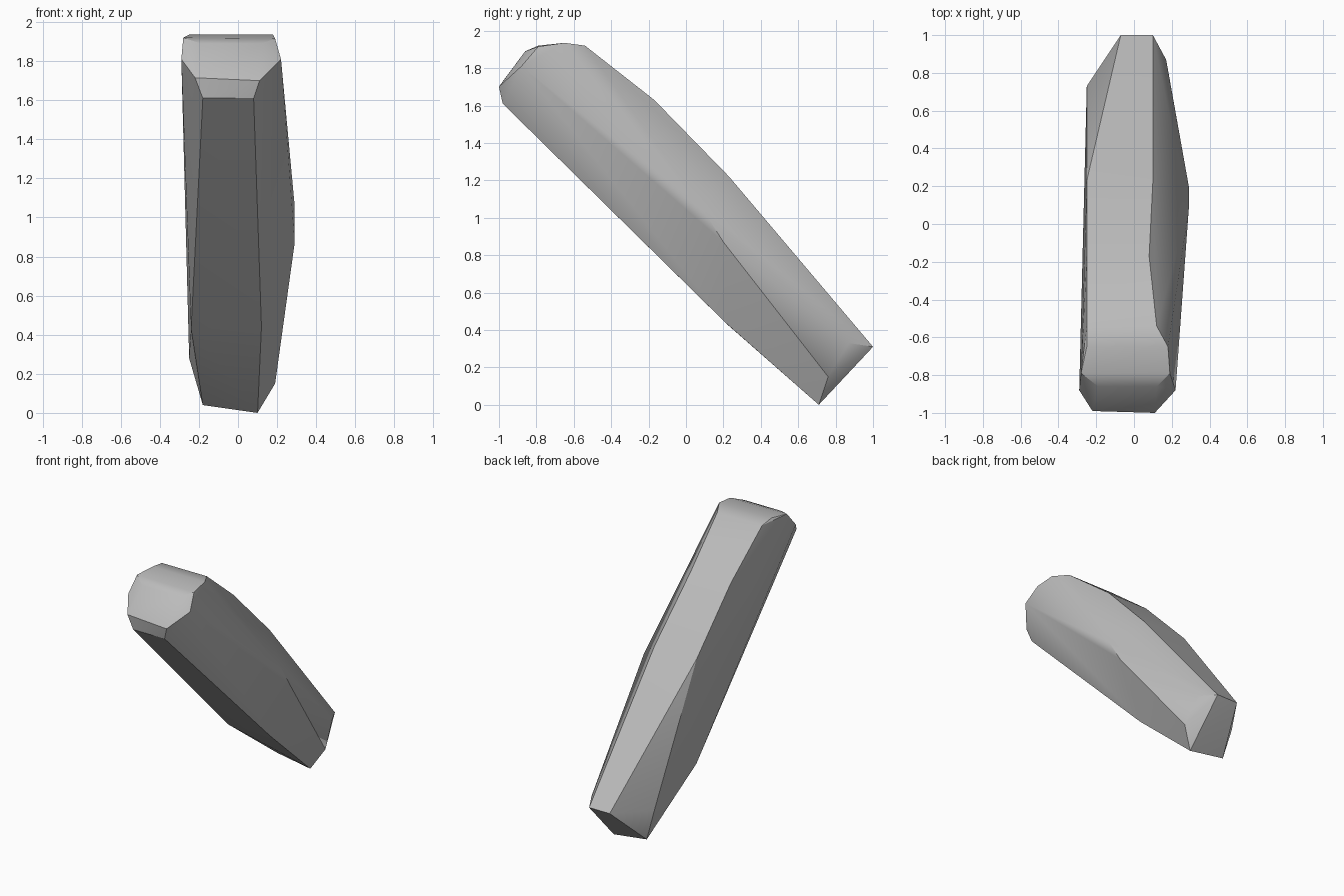
import bpy, bmesh, math

cube = bpy.data.objects.get("Cube")
if cube:
    bpy.data.objects.remove(cube, do_unlink=True)

# Plain grey stone
stone = bpy.data.materials.new("stone_grey")
stone.use_nodes = True
grey = (0.5, 0.5, 0.5, 1)
stone.diffuse_color = grey
stone.node_tree.nodes["Principled BSDF"].inputs["Base Color"].default_value = grey

# Chiselled corners of the leaning slab
head = [(-.18, -.98, 1.61), (.08, -.98, 1.61), (.11, -1, 1.70), (-.22, -.99, 1.715),
        (.22, -.88, 1.81), (-.29, -.88, 1.81), (-.19, -.86, 1.89), (.12, -.86, 1.89),
        (-.28, -.79, 1.92), (.19, -.79, 1.915), (-.25, -.65, 1.935), (.18, -.65, 1.935)]
back = [(-.25, -.54, 1.92), (.12, -.54, 1.92), (-.25, -.17, 1.63), (.08, -.17, 1.63),
        (-.25, .23, 1.22), (.10, .23, 1.22)]
belly = [(.29, .2, .87), (.29, .08, 1.06), (-.24, .22, .43), (.12, .21, .44)]
foot = [(-.07, 1, .31), (.10, 1, .31), (.17, .87, .33), (-.25, .73, .28),
        (.19, .76, .15), (.10, .71, 0), (-.18, .72, .04)]

# Wrap the corners into one faceted block
bm = bmesh.new()
for p in head + back + belly + foot:
    bm.verts.new(p)
hull = bmesh.ops.convex_hull(bm, input=bm.verts)
loose = {g for g in hull["geom_interior"] + hull["geom_unused"]
         if isinstance(g, bmesh.types.BMVert)}
bmesh.ops.delete(bm, geom=list(loose), context="VERTS")
bmesh.ops.dissolve_limit(bm, angle_limit=math.radians(2), verts=bm.verts, edges=bm.edges)
bmesh.ops.recalc_face_normals(bm, faces=bm.faces)
mesh = bpy.data.meshes.new("leaning_stone")
bm.to_mesh(mesh)
bm.free()
mesh.materials.append(stone)
rock = bpy.data.objects.new("leaning_stone", mesh)
bpy.context.collection.objects.link(rock)

# Soft shading across shallow facets, crisp at the ends
bpy.context.view_layer.objects.active = rock
rock.select_set(True)
bpy.ops.object.shade_smooth_by_angle(angle=math.radians(32))
